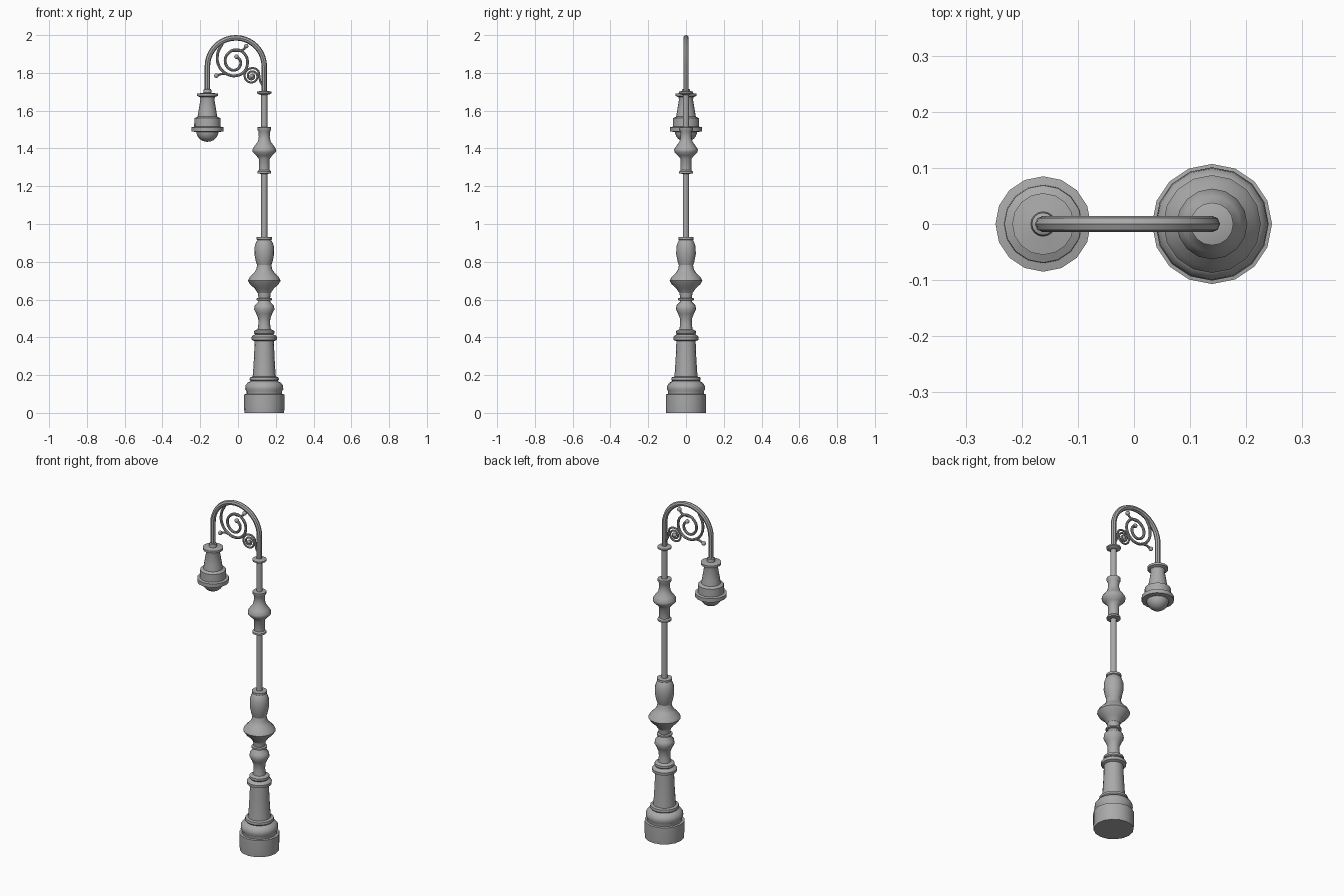
import bpy, math
from mathutils import Vector

cube = bpy.data.objects.get("Cube")
if cube:
    bpy.data.objects.remove(cube, do_unlink=True)

GREY = (0.4, 0.4, 0.4, 1)
metal = bpy.data.materials.new("grey metal")
metal.use_nodes = True
metal.diffuse_color = GREY
metal.node_tree.nodes["Principled BSDF"].inputs["Base Color"].default_value = GREY

POST_X, LAMP_X = 0.139, -0.162
SIDES = 16


def finish(obj):
    obj.data.materials.append(metal)
    bpy.ops.object.select_all(action='DESELECT')
    obj.select_set(True)
    bpy.context.view_layer.objects.active = obj
    bpy.ops.object.shade_smooth_by_angle(angle=math.radians(40))


def turned(name, x, profile):
    """Turn a bottom-to-top (radius, height) profile round a vertical axis."""
    verts, faces = [], []
    for r, z in profile:
        for i in range(SIDES):
            a = math.tau * i / SIDES
            verts.append((x + r * math.cos(a), r * math.sin(a), z))
    for k in range(len(profile) - 1):
        for i in range(SIDES):
            j = (i + 1) % SIDES
            a, b = k * SIDES, (k + 1) * SIDES
            faces.append((a + i, a + j, b + j, b + i))
    top = (len(profile) - 1) * SIDES
    faces += [tuple(reversed(range(SIDES))), tuple(range(top, top + SIDES))]
    mesh = bpy.data.meshes.new(name)
    mesh.from_pydata(verts, [], faces)
    obj = bpy.data.objects.new(name, mesh)
    bpy.context.collection.objects.link(obj)
    finish(obj)


def tube(name, points, radius, smooth=True):
    """Sweep a round section along a path in the xz plane."""
    curve = bpy.data.curves.new(name, 'CURVE')
    curve.dimensions = '3D'
    curve.bevel_depth, curve.bevel_resolution = radius, 2
    curve.use_fill_caps = True
    curve.resolution_u = 5
    spline = curve.splines.new('BEZIER' if smooth else 'POLY')
    pts = spline.bezier_points if smooth else spline.points
    pts.add(len(points) - 1)
    for p, (x, z) in zip(pts, points):
        if smooth:
            p.co = (x, 0, z)
            p.handle_left_type = p.handle_right_type = 'AUTO'
        else:
            p.co = (x, 0, z, 1)
    obj = bpy.data.objects.new(name, curve)
    bpy.context.collection.objects.link(obj)
    bpy.ops.object.select_all(action='DESELECT')
    obj.select_set(True)
    bpy.context.view_layer.objects.active = obj
    bpy.ops.object.convert(target='MESH')
    finish(bpy.context.object)


def ball(name, x, z, radius):
    bpy.ops.mesh.primitive_uv_sphere_add(segments=12, ring_count=8, radius=radius, location=(x, 0, z))
    bpy.context.object.name = name
    finish(bpy.context.object)


# Base drum, stepped plinth and tapered pedestal
turned("base", POST_X, [(.105, 0), (.107, .03), (.107, .098), (.095, .1)])
turned("plinth", POST_X, [(.095, .098), (.095, .115), (.101, .125), (.099, .145), (.088, .16),
                          (.072, .168), (.078, .175), (.076, .188), (.062, .192)])
turned("pedestal", POST_X, [(.062, .185), (.059, .22), (.054, .3), (.051, .38), (.066, .386),
                            (.067, .402), (.058, .412), (.048, .415), (.054, .422),
                            (.053, .434), (.036, .442)])

# Turned balusters and vase
turned("lower_baluster", POST_X, [(.036, .435), (.031, .47), (.032, .5), (.042, .525), (.054, .548),
                                  (.05, .57), (.033, .586), (.031, .594), (.042, .597),
                                  (.042, .606), (.031, .609), (.035, .64)])
turned("upper_baluster", POST_X, [(.035, .635), (.052, .66), (.075, .68), (.087, .7), (.078, .718),
                                  (.055, .74), (.042, .76), (.037, .785)])
turned("vase", POST_X, [(.037, .78), (.044, .8), (.052, .84), (.051, .88), (.043, .905),
                        (.036, .915), (.041, .918), (.041, .93), (.016, .932)])

# Shaft, middle knop and upper collar
turned("shaft", POST_X, [(.016, .92), (.016, 1.7)])
turned("knop", POST_X, [(.016, 1.265), (.037, 1.268), (.037, 1.278), (.029, 1.285), (.029, 1.345),
                        (.042, 1.362), (.061, 1.38), (.063, 1.395), (.05, 1.415), (.035, 1.435),
                        (.029, 1.46), (.03, 1.488), (.037, 1.5), (.037, 1.512), (.017, 1.514)])
turned("upper_collar", POST_X, [(.017, 1.683), (.03, 1.687), (.038, 1.692), (.038, 1.7),
                                (.02, 1.705)])

# Hooped arm between post and lamp
mid, rad, spring = (POST_X + LAMP_X) / 2, (POST_X - LAMP_X) / 2, 1.835
arc = [(mid + rad * math.cos(math.pi * i / 20), spring + rad * math.sin(math.pi * i / 20))
       for i in range(21)]
tube("arm", [(POST_X, 1.69)] + arc + [(LAMP_X, 1.69)], .0145, smooth=False)

# Lamp housing with domed lens
turned("lamp_housing", LAMP_X, [(.06, 1.487), (.085, 1.49), (.085, 1.512), (.07, 1.515),
                                (.069, 1.56), (.052, 1.568), (.047, 1.6), (.037, 1.66),
                                (.04, 1.672), (.055, 1.678), (.055, 1.69), (.022, 1.695),
                                (.02, 1.712), (.014, 1.716)])
turned("lamp_lens", LAMP_X, [(.058 * math.sin(t * math.pi / 12) + .001,
                              1.492 - .057 * math.cos(t * math.pi / 12)) for t in range(7)])

# Scrollwork under the arm
tube("large_scroll", [(-.082, 1.957), (-.108, 1.9), (-.1, 1.835), (-.06, 1.795), (-.01, 1.785),
                      (.035, 1.81), (.05, 1.86), (.035, 1.9), (-.005, 1.922), (-.05, 1.905),
                      (-.068, 1.865), (-.05, 1.825), (-.015, 1.815), (.012, 1.84),
                      (.01, 1.87), (-.008, 1.885)], .0075)
tube("upper_tendril", [(-.03, 1.918), (.005, 1.917), (.03, 1.925), (.043, 1.942)], .006)
tube("lower_tendril", [(-.045, 1.789), (-.08, 1.795), (-.115, 1.785)], .006)
spiral = []
for i in range(19):
    a, r = math.radians(-45 - 45 * i), .046 - .0021 * i
    spiral.append((.073 + r * math.cos(a), 1.783 + r * math.sin(a)))
tube("small_scroll", [(POST_X - .01, 1.735), (.118, 1.755), (.112, 1.79)]
     + [(.073 + r * math.cos(a), 1.783 + r * math.sin(a)) for r, a in
        ((.044 - .0021 * i, math.radians(45 + 45 * i)) for i in range(18))], .0055)
for n, (x, z) in enumerate([(-.008, 1.885), (.043, 1.942), (-.115, 1.785), (.073, 1.783)]):
    ball("scroll_bead_%d" % (n + 1), x, z, .012)
